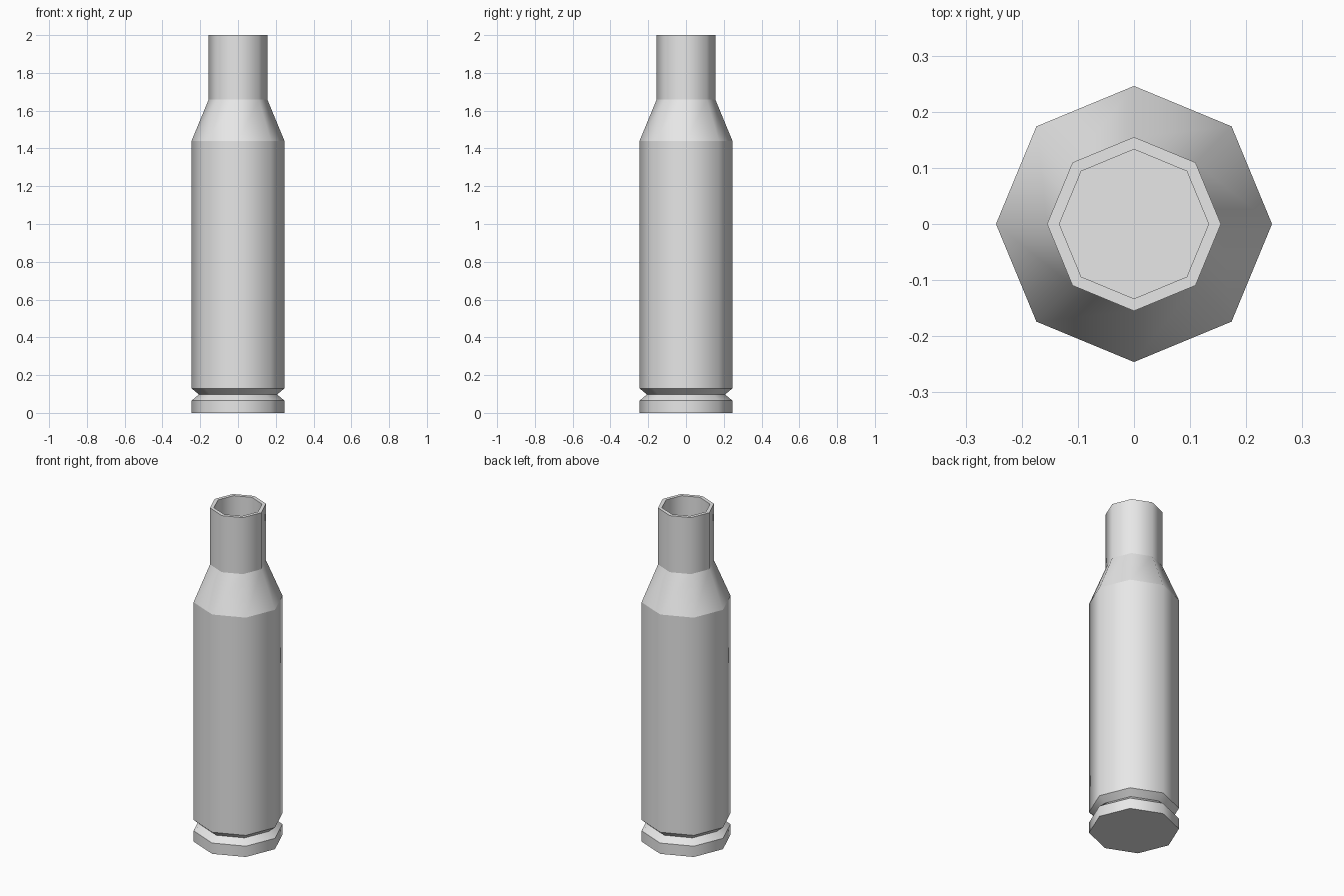
import bpy
import bmesh
from math import cos, sin, tau

SIDES = 8

cube = bpy.data.objects.get("Cube")
if cube:
    bpy.data.objects.remove(cube, do_unlink=True)

# Plain grey metal
metal = bpy.data.materials.new("grey metal")
metal.use_nodes = True
grey = (0.8, 0.8, 0.8, 1)
metal.diffuse_color = grey
metal.node_tree.nodes["Principled BSDF"].inputs["Base Color"].default_value = grey

# Outline as (radius, height): base, groove, body, shoulder, neck, mouth, bore
profile = [
    (0.246, 0), (0.246, 0.065), (0.207, 0.097), (0.246, 0.13),
    (0.246, 1.44), (0.155, 1.66), (0.155, 2), (0.133, 2), (0.133, 1.66),
]

bm = bmesh.new()
rings = [
    [bm.verts.new((r * cos(tau * i / SIDES), r * sin(tau * i / SIDES), z))
     for i in range(SIDES)]
    for r, z in profile
]

# Bands between neighbouring rings
for low, high in zip(rings, rings[1:]):
    for i in range(SIDES):
        j = (i + 1) % SIDES
        bm.faces.new((low[i], low[j], high[j], high[i]))

# Closed base and bore floor
bm.faces.new(rings[0][::-1])
bm.faces.new(rings[-1])
bmesh.ops.recalc_face_normals(bm, faces=bm.faces)

# Smooth around each band, crisp along every ring
for face in bm.faces:
    face.smooth = True
for ring in rings:
    for i in range(SIDES):
        bm.edges.get((ring[i], ring[(i + 1) % SIDES])).smooth = False

mesh = bpy.data.meshes.new("cartridge_case")
bm.to_mesh(mesh)
bm.free()
mesh.materials.append(metal)
case = bpy.data.objects.new("cartridge_case", mesh)
bpy.context.collection.objects.link(case)
